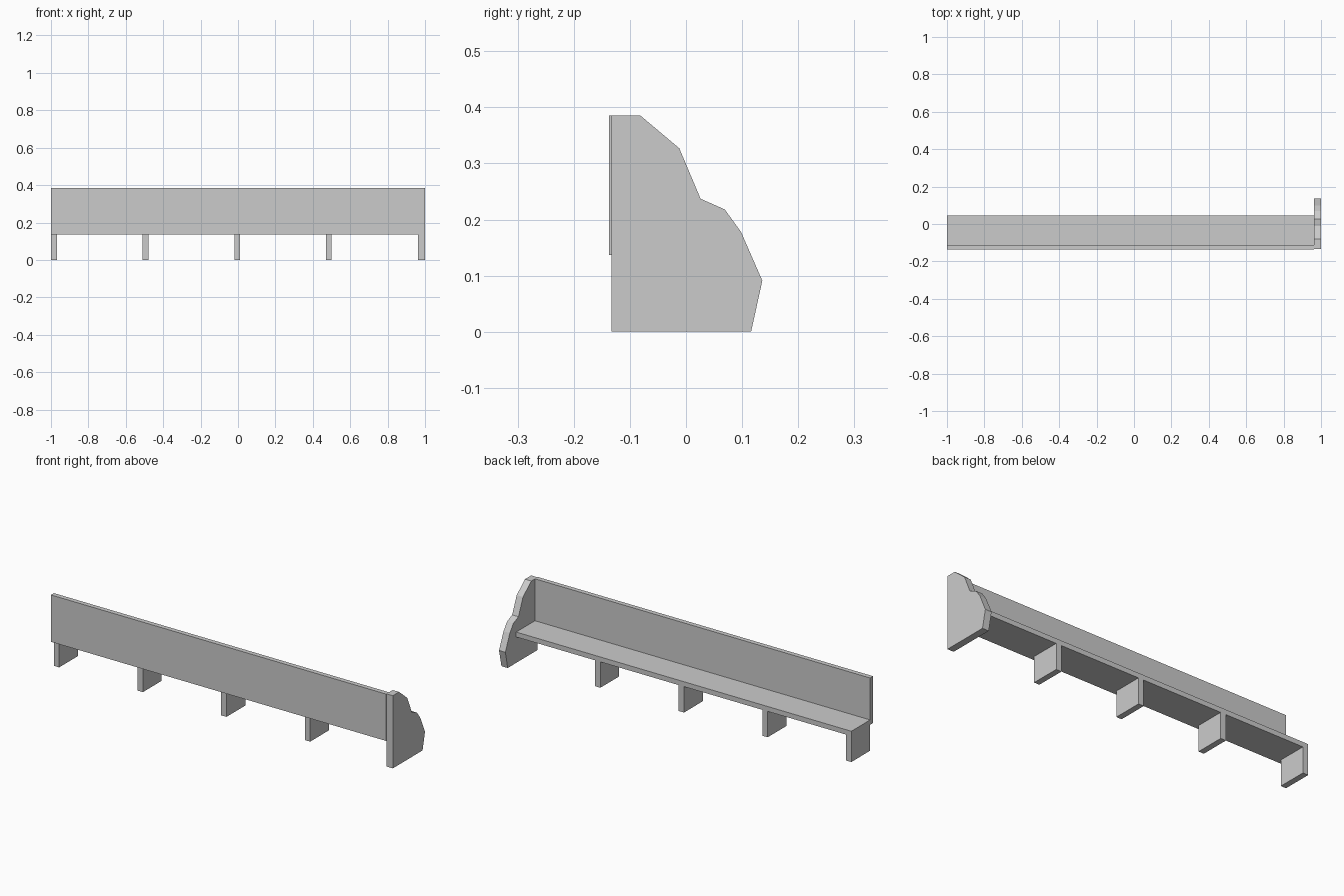
import bpy
import bmesh

if "Cube" in bpy.data.objects:
    bpy.data.objects.remove(bpy.data.objects["Cube"])


def prism(name, profile, x0, x1):
    """Extrude a (y, z) profile along x from x0 to x1."""
    bm = bmesh.new()
    face = bm.faces.new([bm.verts.new((x0, y, z)) for y, z in profile])
    ext = bmesh.ops.extrude_face_region(bm, geom=[face])
    moved = [v for v in ext["geom"] if isinstance(v, bmesh.types.BMVert)]
    bmesh.ops.translate(bm, verts=moved, vec=(x1 - x0, 0, 0))
    bmesh.ops.recalc_face_normals(bm, faces=bm.faces)
    mesh = bpy.data.meshes.new(name)
    bm.to_mesh(mesh)
    bm.free()
    obj = bpy.data.objects.new(name, mesh)
    bpy.context.collection.objects.link(obj)
    return obj


def rect(y0, y1, z0, z1):
    return [(y0, z0), (y1, z0), (y1, z1), (y0, z1)]


BACK_OUT, BACK_IN, SEAT_EDGE = -0.137, -0.112, 0.045
SEAT_LOW, SEAT_TOP, TOP = 0.137, 0.163, 0.385
PANEL_X = 0.963

# Long backrest and seat plank
prism("backrest", rect(BACK_OUT, BACK_IN, SEAT_LOW, TOP), -1, PANEL_X)
prism("seat", rect(BACK_IN, SEAT_EDGE, SEAT_LOW, SEAT_TOP), -1, PANEL_X)

# Evenly spaced board legs under the seat
for i in range(4):
    x = -1 + 0.49 * i
    prism(f"leg_{i + 1}", rect(BACK_IN, SEAT_EDGE, 0, SEAT_LOW), x, x + 0.031)

# Shaped end panel
prism("end_panel", [(-0.133, 0), (0.116, 0), (0.136, 0.091), (0.098, 0.178),
                    (0.069, 0.218), (0.026, 0.237), (-0.012, 0.327),
                    (-0.081, TOP), (-0.133, TOP)], PANEL_X, 1)
